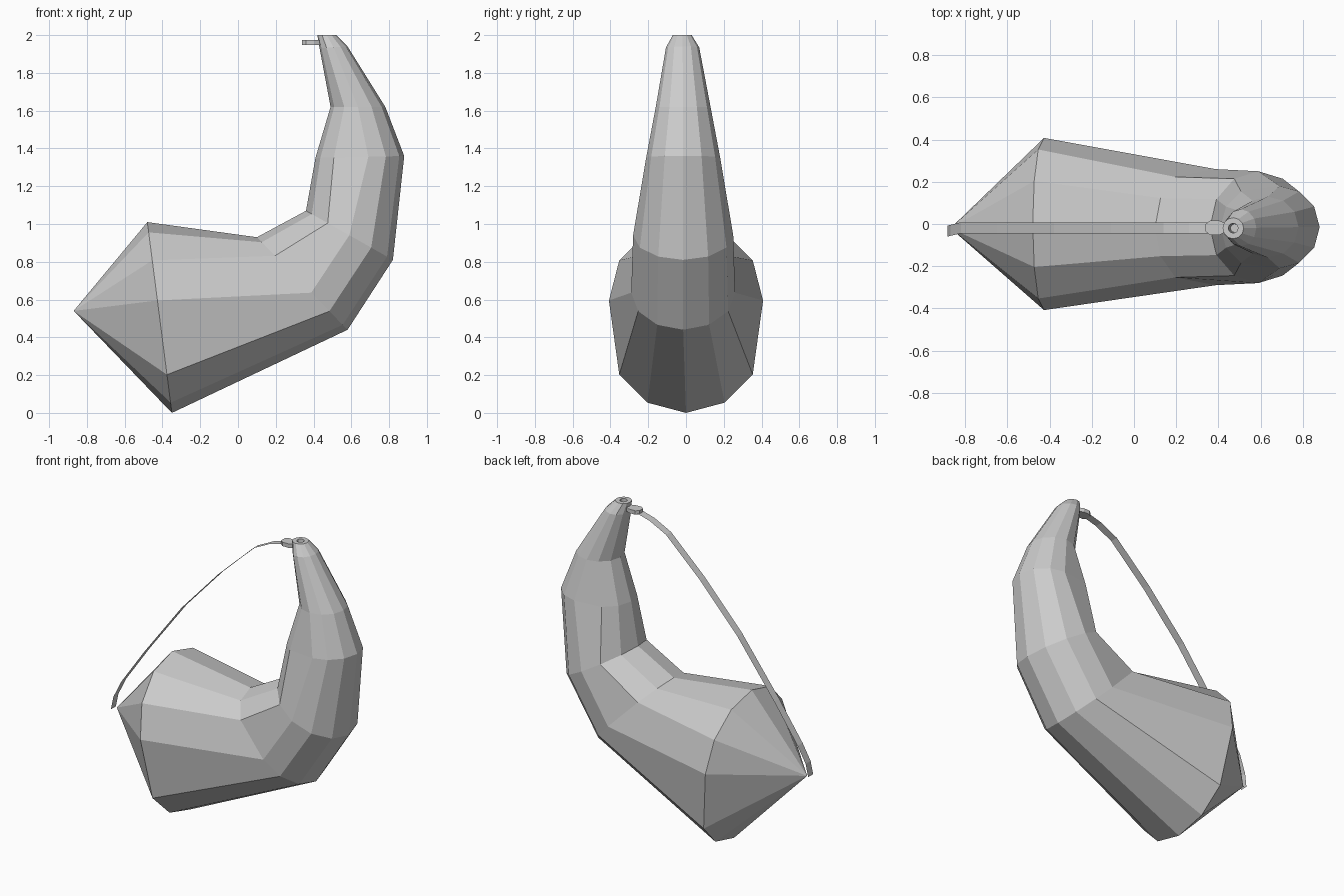
import bpy, bmesh
from math import sin, cos, pi
from mathutils import Vector

if "Cube" in bpy.data.objects:
    bpy.data.objects.remove(bpy.data.objects["Cube"])


def finish(bm, name):
    bmesh.ops.recalc_face_normals(bm, faces=bm.faces)
    me = bpy.data.meshes.new(name)
    bm.to_mesh(me)
    bm.free()
    ob = bpy.data.objects.new(name, me)
    bpy.context.collection.objects.link(ob)
    return ob


def ring(bm, lo, hi, r, mid, yc):
    """12-sided stretched section between two profile points (x, z)."""
    a, b = Vector((lo[0], yc, lo[1])), Vector((hi[0], yc, hi[1]))
    length = (b - a).length
    d = (b - a) / length
    verts = []
    for i in range(12):
        t = 2 * pi * i / 12
        if i in (3, 9):
            u = mid
        elif i < 3 or i > 9:
            u = min(r, length / 2) * (1 - cos(t))
        else:
            u = length - min(r, length / 2) * (1 + cos(t))
        verts.append(bm.verts.new(a + d * u + Vector((0, r * sin(t), 0))))
    return verts


def bridge(bm, a, b):
    n = len(a)
    for i in range(n):
        bm.faces.new((a[i], a[(i + 1) % n], b[(i + 1) % n], b[i]))


# Horn: outer profile point, inner profile point, half width, side offset, y centre
sections = [
    ((-.35, 0), (-.48, 1.01), .408, .60, 0),
    ((.58, .44), (.10, .93), .275, .275, -.015),
    ((.82, .81), (.36, 1.07), .265, .265, -.015),
    ((.88, 1.36), (.41, 1.35), .195, .19, -.015),
    ((.78, 1.62), (.49, 1.62), .145, .145, -.015),
    ((.58, 1.94), (.432, 1.93), .088, .074, -.018),
    ((.52, 2.0), (.42, 2.0), .05, .05, -.02),
    ((.493, 2.0), (.447, 2.0), .023, .023, -.02),
    ((.497, 1.93), (.457, 1.93), .02, .02, -.02),
]
bm = bmesh.new()
rings = [ring(bm, *s) for s in sections]
for a, b in zip(rings, rings[1:]):
    bridge(bm, a, b)
bm.faces.new(rings[-1])
# Pointed closed end
apex = bm.verts.new((-.87, -.02, .54))
for i in range(12):
    bm.faces.new((rings[0][i], apex, rings[0][(i + 1) % 12]))
finish(bm, "horn")

# Strap: thin ribbon from pointed end to the tip
path = [(-.885, .54), (-.87, .625), (-.82, .735), (-.65, .98), (-.38, 1.34),
        (-.11, 1.635), (.14, 1.87), (.26, 1.93), (.37, 1.96)]
bm = bmesh.new()
prev = None
for i, (x, z) in enumerate(path):
    y = -.035 if i == 0 else -.03 if i == 1 else -.018
    pair = [bm.verts.new((x, y + s * .026, z)) for s in (-1, 1)]
    if prev:
        bm.faces.new((prev[0], prev[1], pair[1], pair[0]))
    prev = pair
finish(bm, "strap")

# Strap fastener: small hexagonal block joined to the tip
bm = bmesh.new()
outline = [(.34, -.02), (.36, .036), (.40, .02), (.44, .018),
           (.44, -.022), (.40, -.022), (.36, -.036), (.34, .016)]
outline = [(.34, -.018), (.34, .018), (.36, .034), (.405, .034),
           (.44, .018), (.44, -.018), (.405, -.034), (.36, -.034)]
low = [bm.verts.new((x, y - .018, 1.947)) for x, y in outline]
high = [bm.verts.new((x, y - .018, 1.973)) for x, y in outline]
bridge(bm, low, high)
bm.faces.new(low)
bm.faces.new(high)
finish(bm, "strap_fastener")
